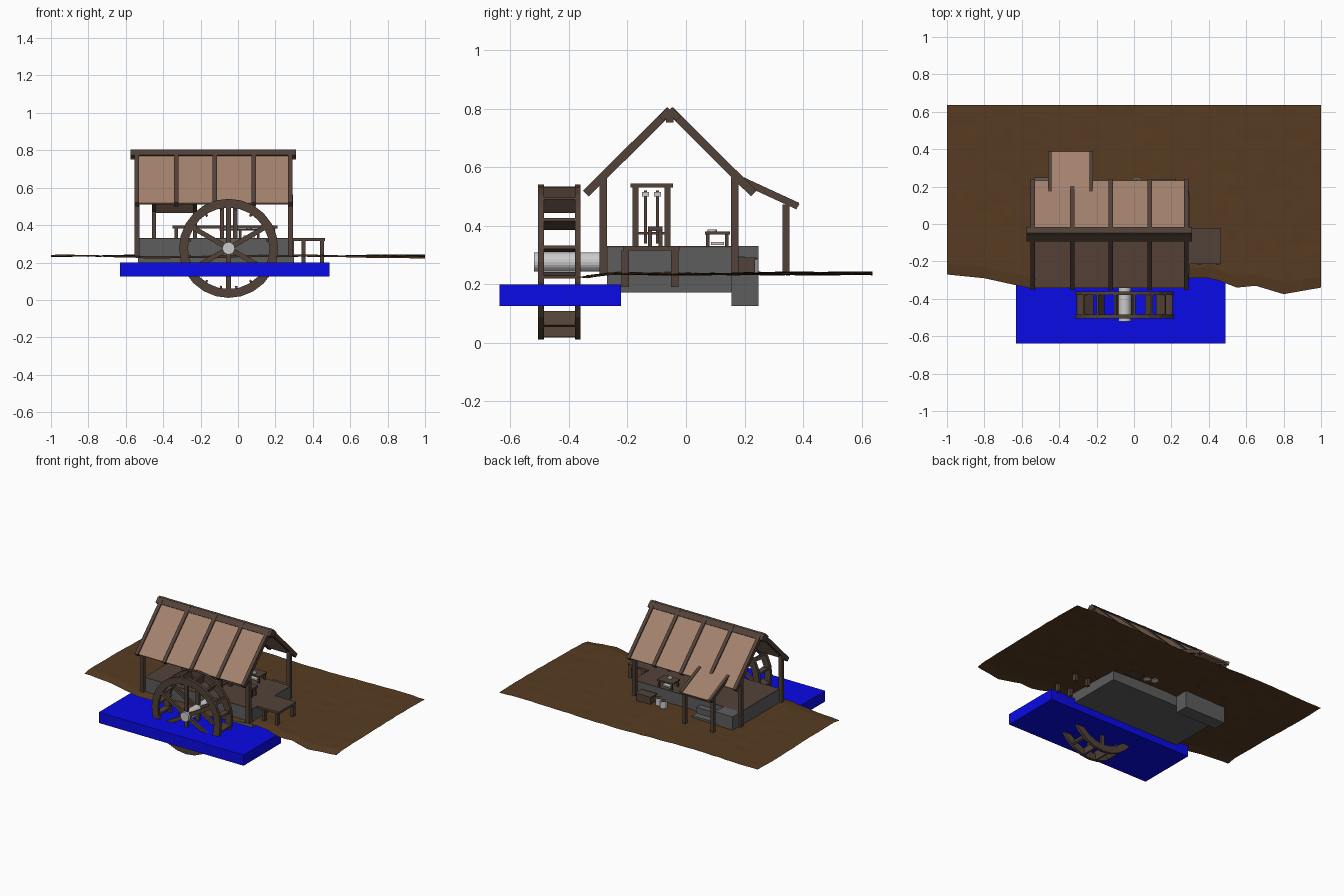
import bpy, bmesh, math, random
from mathutils import Vector, Matrix

if "Cube" in bpy.data.objects:
    bpy.data.objects.remove(bpy.data.objects["Cube"])

random.seed(4)


def mat(name, c):
    m = bpy.data.materials.new(name)
    m.diffuse_color = (*c, 1)
    m.use_nodes = True
    m.node_tree.nodes["Principled BSDF"].inputs["Base Color"].default_value = m.diffuse_color
    return m


WOOD = mat("dark_wood", (0.085, 0.055, 0.04))
ROOF = mat("roof_boards", (0.37, 0.22, 0.155))
EARTH = mat("earth", (0.095, 0.045, 0.016))
WATER = mat("water", (0.003, 0.003, 0.8))
STONE = mat("stone", (0.11, 0.11, 0.11))


def finish(name, bm, m=None):
    bmesh.ops.recalc_face_normals(bm, faces=bm.faces)
    me = bpy.data.meshes.new(name)
    bm.to_mesh(me)
    bm.free()
    ob = bpy.data.objects.new(name, me)
    bpy.context.collection.objects.link(ob)
    if m:
        me.materials.append(m)
    return ob


def box(name, x0, x1, y0, y1, z0, z1, m=None):
    bm = bmesh.new()
    M = Matrix.Translation(((x0 + x1) / 2, (y0 + y1) / 2, (z0 + z1) / 2)) @ \
        Matrix.Diagonal((x1 - x0, y1 - y0, z1 - z0, 1))
    bmesh.ops.create_cube(bm, size=1, matrix=M)
    return finish(name, bm, m)


def beam(name, a, b, side, w, t, m=WOOD):
    """Box from a to b; w is its width along 'side', t its thickness."""
    a, b, s = Vector(a), Vector(b), Vector(side)
    d = b - a
    n = d.normalized().cross(s)
    M = Matrix((s * w, d, n * t)).transposed().to_4x4()
    M.translation = (a + b) / 2
    bm = bmesh.new()
    bmesh.ops.create_cube(bm, size=1, matrix=M)
    return finish(name, bm, m)


def cyl(name, c, r, h, axis='Z', n=16, m=None):
    rot = {'Z': Matrix(), 'Y': Matrix.Rotation(math.pi / 2, 4, 'X'),
           'X': Matrix.Rotation(math.pi / 2, 4, 'Y')}[axis]
    bm = bmesh.new()
    bmesh.ops.create_cone(bm, cap_ends=True, segments=n, radius1=r, radius2=r,
                          depth=h, matrix=Matrix.Translation(c) @ rot)
    return finish(name, bm, m)


# Ground sheet with uneven river bank
bank = [(-1, -.27), (-.8, -.29), (-.55, -.345), (-.3, -.33), (0, -.335), (.3, -.29),
        (.42, -.29), (.55, -.34), (.65, -.33), (.8, -.375), (1, -.34)]


def edge(x):
    for (x0, y0), (x1, y1) in zip(bank, bank[1:]):
        if x <= x1:
            return y0 + (y1 - y0) * (x - x0) / (x1 - x0)
    return bank[-1][1]


bm = bmesh.new()
NX, NY = 40, 16
rows = []
for i in range(NX + 1):
    x = -1 + 2 * i / NX
    y0 = edge(x)
    rows.append([bm.verts.new((x, y0 + (0.637 - y0) * j / NY,
                 0.237 + 0.005 * math.sin(5 * x + 4 * j / NY) + random.uniform(-.002, .002)
                 - (0.01 if j == 0 else 0))) for j in range(NY + 1)])
for i in range(NX):
    for j in range(NY):
        bm.faces.new((rows[i][j], rows[i + 1][j], rows[i + 1][j + 1], rows[i][j + 1]))
finish("ground", bm, EARTH)
box("river", -.63, .49, -.638, -.222, .125, .2, WATER)

# Foundation, floor and back steps
box("foundation", -.535, .3, -.27, .155, .172, .326, STONE)
box("floor", -.535, .3, -.27, .155, .326, .33, WOOD)
box("back_landing", -.535, -.4, .155, .248, .125, .33, STONE)
box("lower_step", -.4, -.22, .155, .248, .125, .255, STONE)
box("upper_step", -.4, -.22, .155, .2, .255, .295, STONE)

# Corner posts
for x in (-.54, .28):
    for side, y in (("front", -.283), ("back", .167)):
        box(f"{side}_post", x - .013, x + .013, y - .013, y + .013, .235, .565, WOOD)

# Roof: two slopes of boards with rafters, capped by a ridge
for side, s in (("front", -1), ("back", 1)):
    top, low = (-.055, .795), (-.055 + s * .287, .51)
    for x in (-.541, -.331, -.123, .085, .28):
        beam(f"{side}_rafter", (x, *top), (x, *low), (1, 0, 0), .024, .028)
    beam(f"{side}_roof_boards", (-.13, *top), (-.13, low[0] - s * .004, low[1] + .004),
         (1, 0, 0), .81, .012, ROOF)
    beam(f"{side}_ridge_cap", (-.132, -.055, .797), (-.132, -.055 + s * .03, .767),
         (1, 0, 0), .885, .022)
box("ridge_beam", -.575, .31, -.068, -.042, .752, .79, WOOD)

# Back awning
for x in (-.45, -.23):
    beam("awning_rafter", (x, .17, .565), (x, .382, .467), (1, 0, 0), .022, .024)
    box("awning_post", x - .011, x + .011, .33, .354, .235, .472, WOOD)
beam("awning_boards", (-.34, .17, .568), (-.34, .385, .469), (1, 0, 0), .235, .01, ROOF)

# Side dock
box("dock_deck", .3, .465, -.215, -.022, .315, .33, WOOD)
for x in (.35, .45):
    for y in (-.207, -.038):
        box("dock_leg", x - .011, x + .011, y - .013, y + .013, .19, .316, WOOD)

# Water wheel: two rims, spokes, paddles and axle
CX, CZ, R, N = -.05, .276, .265, 24


def polar(r, a, y):
    return Vector((CX + r * math.cos(a), y, CZ + r * math.sin(a)))


for side, y0, y1 in (("front", -.505, -.485), ("rear", -.38, -.36)):
    bm = bmesh.new()
    rings = [[bm.verts.new(polar(r, 2 * math.pi * i / N, y)) for r, y in
              ((.218, y0), (R, y0), (R, y1), (.218, y1))] for i in range(N)]
    for i in range(N):
        a, b = rings[i], rings[(i + 1) % N]
        for k in range(4):
            bm.faces.new((a[k], a[(k + 1) % 4], b[(k + 1) % 4], b[k]))
    finish(f"{side}_wheel_rim", bm, WOOD)
    for k in range(6):
        a = math.pi / 2 + k * math.pi / 3
        ym = (y0 + y1) / 2
        beam(f"{side}_spoke", polar(.02, a, ym), polar(.235, a, ym), (0, 1, 0), .016, .026)
for k in range(16):
    a = 2 * math.pi * (k + .5) / 16
    beam("wheel_paddle", polar(.205, a, -.4325), polar(.262, a, -.4325), (0, 1, 0), .125, .012)
cyl("wheel_axle", (CX, -.395, CZ), .033, .25, 'Y', 20)

# Hammer frame on the mill floor
for x in (-.085, -.015):
    for y in (-.172, -.063):
        box("frame_post", x - .011, x + .011, y - .01, y + .01, .33, .53, WOOD)
box("frame_top", -.1, 0, -.19, -.045, .53, .545, WOOD)
box("frame_tie", -.1, 0, -.172, -.063, .37, .378, WOOD)
for y in (-.138, -.097):
    box("stamp_rod", -.055, -.045, y - .005, y + .005, .34, .52, WOOD)
    box("stamp_block", -.065, -.035, y - .012, y + .012, .5, .515)

# Work bench with tools
box("bench_top", -.35, .21, -.13, -.08, .382, .398, WOOD)
for x in (-.33, .19):
    for y in (-.123, -.087):
        box("bench_leg", x - .009, x + .009, y - .007, y + .007, .33, .383, WOOD)
box("small_table", 0, .12, .065, .15, .37, .38, WOOD)
for x in (.012, .108):
    for y in (.075, .14):
        box("small_table_leg", x - .006, x + .006, y - .006, y + .006, .33, .37, WOOD)
box("tool_base", .03, .09, .085, .13, .335, .345)
cyl("tool_wheel", (.06, .09, .384), .016, .008, 'Z', 12)

# Barrels and crate behind the mill
for x, y in ((.015, .225), (.065, .205)):
    cyl("barrel", (x, y, .262), .023, .05, 'Z', 12)
    cyl("barrel_lid", (x, y, .285), .019, .008, 'Z', 12, WOOD)
box("crate", .11, .22, .175, .235, .232, .285, WOOD)
box("crate_lid", .105, .225, .17, .24, .285, .292, WOOD)
